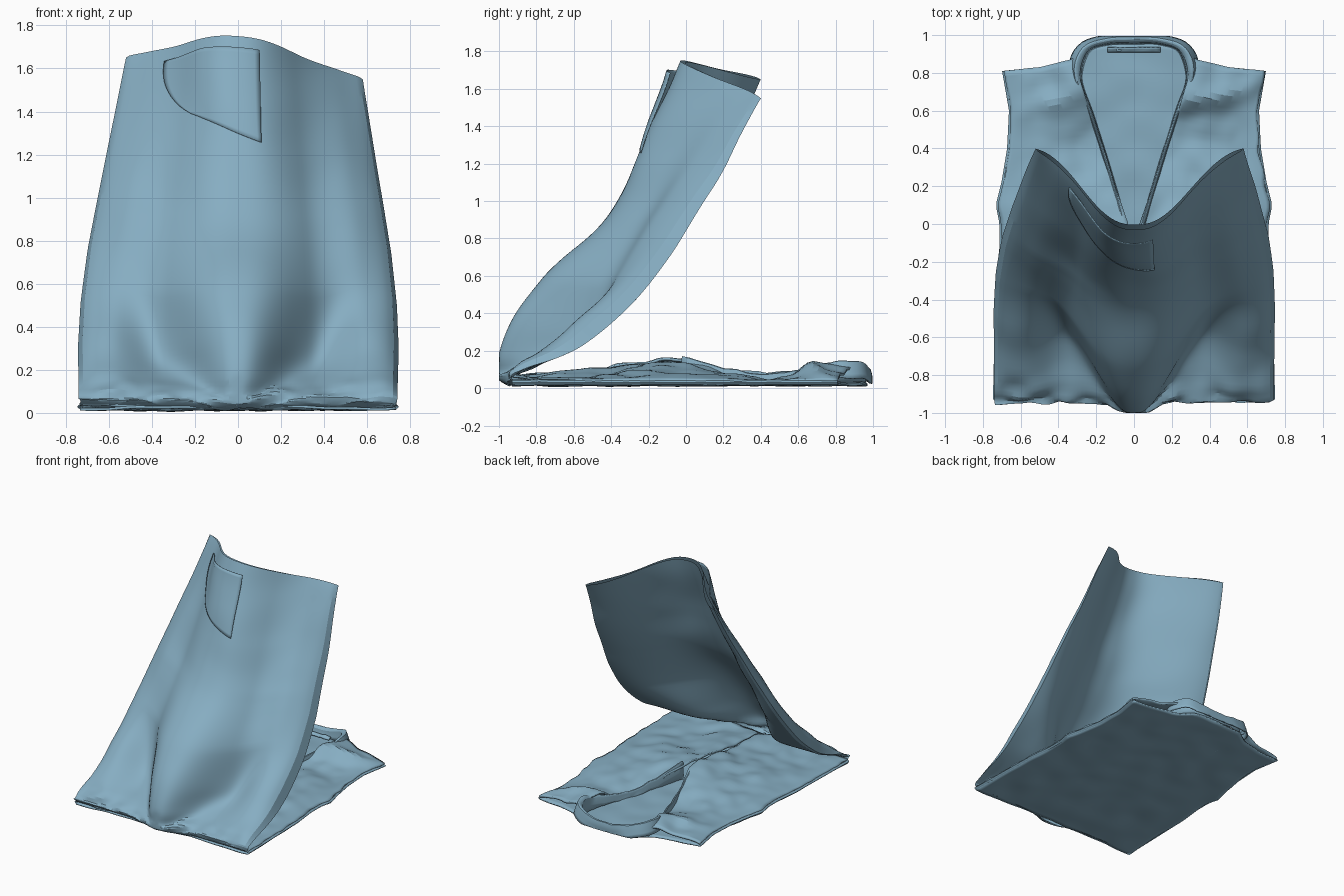
import bpy, math
from mathutils import Vector, noise

if "Cube" in bpy.data.objects:
    bpy.data.objects.remove(bpy.data.objects["Cube"])

cloth = bpy.data.materials.new("blue_cloth")
cloth.diffuse_color = (.24, .42, .54, 1)
cloth.use_nodes = True
cloth.node_tree.nodes["Principled BSDF"].inputs["Base Color"].default_value = cloth.diffuse_color


def spline(pts, t):
    """Catmull-Rom through equally spaced tuples, t in 0..1"""
    n = len(pts) - 1
    i = min(int(t * n), n - 1)
    f = t * n - i
    p = [Vector(pts[max(0, min(n, i + k))]) for k in (-1, 0, 1, 2)]
    return 0.5 * (2 * p[1] + (p[2] - p[0]) * f + (2 * p[0] - 5 * p[1] + 4 * p[2] - p[3]) * f * f
                  + (3 * p[1] - p[0] - 3 * p[2] + p[3]) * f ** 3)


def lerp(table, x):
    """Piecewise linear lookup in (x, value) pairs"""
    for (a, va), (b, vb) in zip(table, table[1:]):
        if x <= b:
            return va + (vb - va) * max(0, (x - a) / (b - a))
    return table[-1][1]


def smooth(a, b, x):
    t = max(0, min(1, (x - a) / (b - a)))
    return t * t * (3 - 2 * t)


def rumple(x, y, s, k=0):
    return noise.noise(Vector((x * s, y * s, k)))


def sheet(name, fn, nu, nv, thick=0.0, closed=False, angle=30):
    verts = [fn(i / nu, j / nv) for j in range(nv + 1) for i in range(nu + (not closed))]
    w = nu + (not closed)
    faces = [(j * w + i, j * w + (i + 1) % w, (j + 1) * w + (i + 1) % w, (j + 1) * w + i)
             for j in range(nv) for i in range(nu)]
    me = bpy.data.meshes.new(name)
    me.from_pydata(verts, [], faces)
    me.materials.append(cloth)
    ob = bpy.data.objects.new(name, me)
    bpy.context.collection.objects.link(ob)
    if thick:
        m = ob.modifiers.new("cloth", 'SOLIDIFY')
        m.thickness, m.offset = thick, 0
    bpy.ops.object.select_all(action='DESELECT')
    bpy.context.view_layer.objects.active = ob
    ob.select_set(True)
    bpy.ops.object.shade_smooth_by_angle(angle=math.radians(angle))
    return ob


# Raised half: profiles (y, z) at the centre bulge and at the side seams
CENTRE = [(-.94, .015), (-1, .06), (-.96, .27), (-.76, .58), (-.42, .9), (-.26, 1.22), (-.03, 1.75)]
SEAM = [(-.90, .015), (-.91, .08), (-.55, .23), (-.22, .53), (.0, .85), (.2, 1.2), (.40, 1.6)]
WIDTH = [(0, .72), (.06, .74), (.3, .745), (.5, .735), (.75, .705), (1.0, .66), (1.3, .605), (1.6, .55)]
# half-width of the bulge: narrow at the hem, spreading upward into a V
BULGE = [(0, .3), (.17, .14), (.33, .32), (.5, .53), (.67, .66), (.83, .67), (1, .64)]


def lifted(u, v, back=False, puff=0.0):
    c, e = spline(CENTRE, v), spline(SEAM, v)
    h = lerp(BULGE, v)
    w = math.exp(-(abs(u) / h) ** 2.4) * (1 - u ** 6)
    rise = smooth(.12, .4, v)
    if back:
        w *= 1 - (.16 - .10 * v ** 3) * rise
    p = e.lerp(c, w)
    x = u * lerp(WIDTH, e.y)
    off = puff
    if not back:
        # soft rolls along both side seams
        roll = smooth(.45, .8, abs(u)) * math.sqrt(max(0, 1 - max(0, (abs(u) - .8) / .2) ** 2))
        off += .13 * rise * (1 - .8 * v ** 3) * roll + .012 * (1 - v ** 6)
    # hem is crumpled, the rest only gently uneven
    hem = 1 - smooth(.15, .3, v)
    off += .010 * rumple(x, p.y, 4) * rise + .035 * hem * rumple(x, v * 2, 8, 3)
    z = p.y + .6 * off - .05 * u * v ** 4
    return (x + .03 * v ** 3 * abs(u), max(-1, p.x - .8 * off), max(.008, z))


def tube(a, v):
    if a < .5:
        return lifted(-1 + 4 * a, v)
    return lifted(3 - 4 * a, v, True)


sheet("raised_skirt", tube, 140, 66, closed=True, angle=20)


# Loose flap near the top of the raised front
def flap(a, b):
    left = -.64 + .26 * (1 - b) ** 3
    u = left + (.17 - left) * a
    bottom = .885 - .04 * a
    v = bottom + (.965 - bottom) * b
    return lifted(u, v, puff=.004 + .045 * b * min(1, a * 2.5))


sheet("front_flap", flap, 20, 16, thick=.005)

# Lying half: outline and height tables along y
SIDE = [(-.93, .735), (-.3, .72), (-.12, .70), (0, .70), (.1, .72), (.22, .69),
        (.4, .66), (.6, .65), (.83, .69)]
HEIGHT = [(-.93, .06), (-.65, .065), (-.4, .10), (-.15, .155), (0, .145), (.2, .085), (.35, .05),
          (.55, .055), (.7, .09), (.85, .10)]
NECK = [(-.93, 0), (0, .03), (.4, .17), (.65, .25), (.84, .31)]
SHOULDER = [(0, .97), (.22, .95), (.33, .87), (.5, .83), (.7, .81)]


def shirt_back(a, b):
    u = 2 * a - 1
    top = lerp(SHOULDER, abs(u) * .69)
    y = -.93 + (top + .93) * b
    return (u * lerp(SIDE, y), y, .022 + .014 * rumple(u * .7, y, 5))


sheet("shirt_back", shirt_back, 44, 54, thick=.012, angle=12)


# Two rumpled front panels, meeting in a deep V
def panel(side):
    def fn(a, b):
        top = lerp(SHOULDER, .31 + .38 * a)
        y = -.93 + (top + .93) * b
        inner = lerp(NECK, y)
        x = inner + (lerp(SIDE, y) + .015 * rumple(b * 9, side, 2) - inner) * a
        crown = (1 - a ** 2.5) * (.75 + .25 * math.cos(a * 5))
        z = .04 + (lerp(HEIGHT, y) - .04) * crown
        z += (.035 * rumple(side * x, y, 3.5, 7) + .02 * rumple(side * x, y, 8, 4)) * (1 - a ** 4)
        # crease running across towards the armhole
        z += .03 * math.exp(-((y - .66 - .1 * side * (a - .3)) / .06) ** 2) * (1 - a ** 6)
        return (side * x, y, max(.034, z))
    return fn


# Side seam strips closing front to back
def seam(side):
    def fn(a, b):
        y = -.93 + 1.74 * b
        x = lerp(SIDE, y) + .012 * math.sin(a * math.pi)
        return (side * x, y, .018 + a * .022)
    return fn


for side, name in ((-1, "left"), (1, "right")):
    sheet("shirt_front_" + name, panel(side), 30, 60, thick=.014, angle=20)
    sheet("side_seam_" + name, seam(side), 4, 50)

# Lapel and collar band around the neck opening
RIM = [(-.04, -.02, .13), (-.14, .32, .055), (-.23, .6, .06), (-.295, .78, .105), (-.255, .92, .10),
       (-.14, .965, .07)]
RIM += [(0, .97, .06)] + [(-x, y, z) for x, y, z in reversed(RIM)]


def collar(a, b):
    p = spline(RIM, b)
    d = spline(RIM, min(1, b + .01)) - spline(RIM, max(0, b - .01))
    out = Vector((-d.y, d.x, 0)).normalized()
    # widest at the two collar points, slim over the lapels
    points = math.exp(-((abs(b - .5) - .21) / .06) ** 2)
    wide = .02 + .035 * math.sin(math.pi * b) ** 4 + .04 * points
    q = p + out * (wide * (a - .3)) + Vector((0, 0, .03 * math.sin(math.pi * a)))
    if a < .2:
        q.z = .03 if a == 0 else p.z * .7
    # outer fall drops onto the shoulders
    q.z -= .08 * max(0, a - .6) * (1 + math.sin(math.pi * b))
    q.z += .018 * rumple(q.x, q.y, 9)
    q.y = min(q.y, .992)
    return (q.x, q.y, max(.025, q.z))


sheet("collar", collar, 10, 70, thick=.008, angle=20)


# Small neck tab inside the collar
def tab(a, b):
    return (-.14 + .28 * a, .91 + .025 * b, .04 + .015 * b + .012 * rumple(a * 5, b, 3))


sheet("neck_tab", tab, 12, 3, thick=.008)
